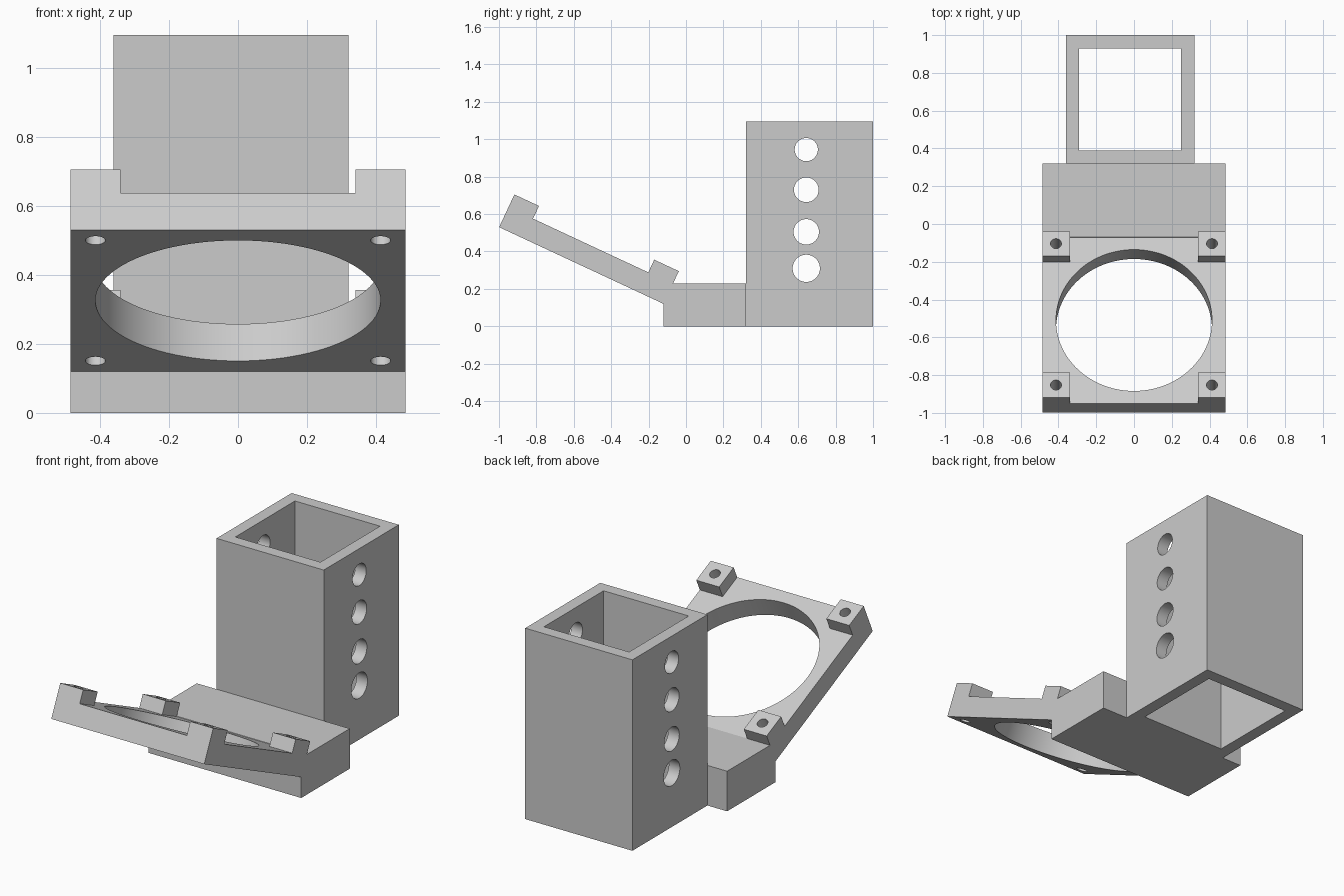
import bpy
import bmesh
from math import radians, pi
from mathutils import Matrix

default = bpy.data.objects.get("Cube")
if default:
    bpy.data.objects.remove(default, do_unlink=True)

grey = bpy.data.materials.new("plain grey")
grey.use_nodes = True
COLOUR = (0.6, 0.6, 0.6, 1)
grey.diffuse_color = COLOUR
grey.node_tree.nodes["Principled BSDF"].inputs["Base Color"].default_value = COLOUR


def add_object(name, bm, frame):
    bmesh.ops.transform(bm, matrix=frame, verts=bm.verts)
    bmesh.ops.recalc_face_normals(bm, faces=bm.faces)
    mesh = bpy.data.meshes.new(name)
    bm.to_mesh(mesh)
    bm.free()
    mesh.materials.append(grey)
    obj = bpy.data.objects.new(name, mesh)
    bpy.context.collection.objects.link(obj)
    return obj


def box(name, low, high, frame=Matrix()):
    bm = bmesh.new()
    bmesh.ops.create_cube(bm, size=1)
    for v in bm.verts:
        v.co = [(a + b) / 2 + c * (b - a) for a, b, c in zip(low, high, v.co)]
    return add_object(name, bm, frame)


def rod(name, radius, depth, frame, sides=48):
    bm = bmesh.new()
    bmesh.ops.create_cone(bm, cap_ends=True, segments=sides,
                          radius1=radius, radius2=radius, depth=depth)
    return add_object(name, bm, frame)


def extrude_x(name, profile, half):
    bm = bmesh.new()
    face = bm.faces.new([bm.verts.new((-half, y, z)) for y, z in profile])
    new = bmesh.ops.extrude_face_region(bm, geom=[face])["geom"]
    moved = [g for g in new if isinstance(g, bmesh.types.BMVert)]
    bmesh.ops.translate(bm, verts=moved, vec=(2 * half, 0, 0))
    return add_object(name, bm, Matrix())


def cut(obj, cutters):
    bpy.ops.object.select_all(action="DESELECT")
    bpy.context.view_layer.objects.active = obj
    obj.select_set(True)
    for cutter in cutters:
        mod = obj.modifiers.new("cut", "BOOLEAN")
        mod.operation = "DIFFERENCE"
        mod.solver = "EXACT"
        mod.object = cutter
        bpy.ops.object.modifier_apply(modifier=mod.name)
    bpy.ops.object.shade_smooth_by_angle(angle=radians(30))


def discard(cutters):
    for cutter in cutters:
        bpy.data.objects.remove(cutter, do_unlink=True)


# Square tube, open at both ends, with a column of cross holes
tube = box("square_tube", (-0.36, 0.32, 0), (0.32, 1, 1.095))
cutters = [box("tube_bore", (-0.29, 0.39, -1), (0.25, 0.93, 2))]
for z, radius in ((0.31, 0.073), (0.505, 0.068), (0.73, 0.066), (0.945, 0.062)):
    frame = Matrix.Translation((0, 0.643, z)) @ Matrix.Rotation(pi / 2, 4, "Y")
    cutters.append(rod("cross_hole", radius, 2, frame))
cut(tube, cutters)
discard(cutters)

# Base block with a sloped front shoulder
HALF = 0.485
extrude_x("base_block", [(-0.12, 0), (0.32, 0), (0.32, 0.23),
                         (-0.07, 0.23), (-0.12, 0.12)], HALF)

# Tilted square plate, with raised corner pads
tilt = Matrix.Translation((0, -0.12, 0.12)) @ Matrix.Rotation(radians(-25), 4, "X")
SIZE, THICK, PAD, HOLE = 2 * HALF, 0.118, 0.145, 0.413
plate = box("tilted_plate", (-HALF, -SIZE, 0), (HALF, 0, THICK), tilt)
vent = rod("vent_hole", HOLE, 1, tilt @ Matrix.Translation((0, -HALF, 0)), 96)
screws = []
for sx, side in ((1, "left"), (-1, "right")):
    for sy, end in ((1, "back"), (-1, "front")):
        centre = Matrix.Translation((sx * HOLE, sy * HOLE - HALF, 0))
        screw = rod("screw_hole", 0.029, 1, tilt @ centre, 32)
        screws.append(screw)
        xs = sorted((sx * HALF, sx * (HALF - PAD)))
        ys = sorted((sy * HALF - HALF, sy * (HALF - PAD) - HALF))
        pad = box(f"{end}_{side}_pad", (xs[0], ys[0], THICK),
                  (xs[1], ys[1], 0.193), tilt)
        cut(pad, [screw])
cut(plate, [vent] + screws)
discard([vent] + screws)
